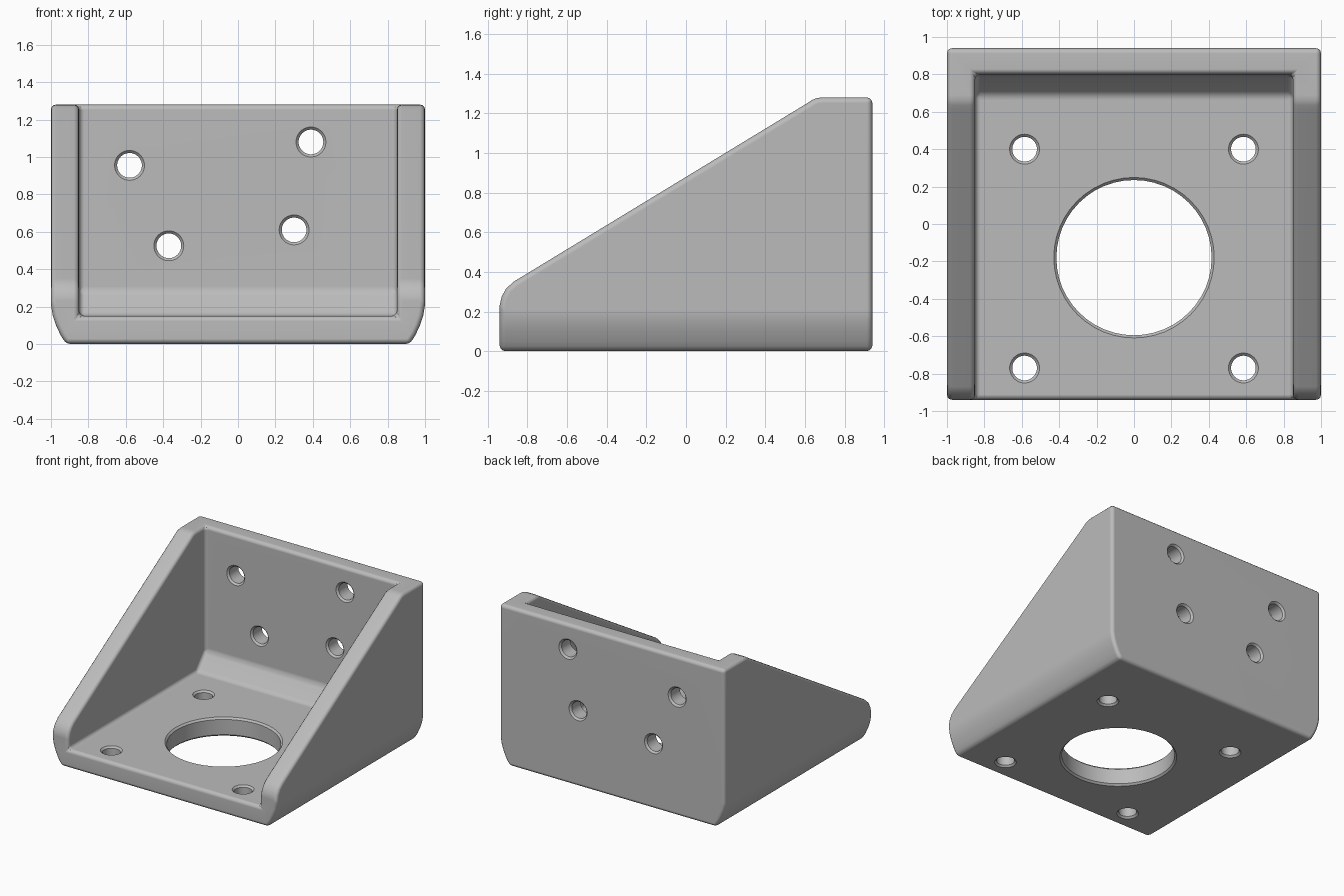
import bpy, bmesh, math
from mathutils import Vector, Matrix

cube = bpy.data.objects.get("Cube")
if cube:
    bpy.data.objects.remove(cube, do_unlink=True)

grey = bpy.data.materials.new("plain grey")
grey.use_nodes = True
colour = (0.5, 0.5, 0.5, 1)
grey.diffuse_color = colour
grey.node_tree.nodes["Principled BSDF"].inputs["Base Color"].default_value = colour


def add_object(name, bm):
    bmesh.ops.recalc_face_normals(bm, faces=bm.faces)
    mesh = bpy.data.meshes.new(name)
    bm.to_mesh(mesh)
    bm.free()
    mesh.materials.append(grey)
    obj = bpy.data.objects.new(name, mesh)
    bpy.context.collection.objects.link(obj)
    return obj


def prism(name, points, start, sweep):
    """Extrude a flat outline, given as 3D points, from start along sweep."""
    bm = bmesh.new()
    face = bm.faces.new([bm.verts.new(Vector(p) + Vector(start)) for p in points])
    made = bmesh.ops.extrude_face_region(bm, geom=[face])["geom"]
    bmesh.ops.translate(bm, vec=sweep, verts=[v for v in made if isinstance(v, bmesh.types.BMVert)])
    return add_object(name, bm)


def hole_cutter(name, centre, axis, depth, radius, lip=0.014, sides=48):
    """Lathed cutter that flares at both faces of a wall of the given depth."""
    half = depth / 2
    profile = [(-half - lip, radius + 2 * lip), (-half + lip, radius),
               (half - lip, radius), (half + lip, radius + 2 * lip)]
    turn = Vector((0, 0, 1)).rotation_difference(Vector(axis)).to_matrix().to_4x4()
    bm = bmesh.new()
    rings = []
    for h, r in profile:
        rings.append([bm.verts.new((r * math.cos(a), r * math.sin(a), h))
                      for a in (math.tau * i / sides for i in range(sides))])
    for low, high in zip(rings, rings[1:]):
        for i in range(sides):
            j = (i + 1) % sides
            bm.faces.new((low[i], low[j], high[j], high[i]))
    bm.faces.new(rings[0])
    bm.faces.new(rings[-1])
    bm.transform(Matrix.Translation(centre) @ turn)
    return add_object(name, bm)


def combine(obj, cutter, operation):
    cutter.hide_render = True
    mod = obj.modifiers.new(cutter.name, "BOOLEAN")
    mod.object, mod.operation, mod.solver = cutter, operation, "EXACT"


# Outer block, with its lower sides curving in to a narrower base
flank = [(0.92, 0), (0.95, 0.05), (0.973, 0.1), (0.99, 0.15), (1, 0.21), (1, 1.28)]
outline = flank + [(-x, z) for x, z in reversed(flank)]
bracket = prism("bracket", [(x, 0, z) for x, z in outline], (0, -0.94, 0), (0, 1.88, 0))

# Sloping side shape with rounded front and top corners
slope = [(-0.94, -0.5), (-0.94, 0.23), (-0.93, 0.275), (-0.908, 0.315), (-0.87, 0.35),
         (0.61, 1.25), (0.635, 1.267), (0.66, 1.277), (0.69, 1.28), (1.5, 1.28), (1.5, -0.5)]
# keep the clean front and top planes from the block itself
slope = [(-1.5 if z < 0 and y < 0 else y, z) for y, z in slope]
slope[1:1] = [(-1.5, 0.23)]
slope[-2:-1] = [(0.69, 1.6), (1.5, 1.6)]
side_shape = prism("side_shape", [(0, y, z) for y, z in slope], (-1.5, 0, 0), (3, 0, 0))

# Open pocket with an angled fillet at the foot of the back wall
pocket = [(-1.5, 0.15), (0.69, 0.15), (0.8, 0.28), (0.8, 2), (-1.5, 2)]
pocket_shape = prism("pocket_shape", [(0, y, z) for y, z in pocket], (-0.85, 0, 0), (1.7, 0, 0))

combine(bracket, side_shape, "INTERSECT")
combine(bracket, pocket_shape, "DIFFERENCE")

# Rounded edges
bevel = bracket.modifiers.new("rounded_edges", "BEVEL")
bevel.width, bevel.segments = 0.028, 3
bevel.limit_method, bevel.angle_limit = "ANGLE", math.radians(36)
bevel.use_clamp_overlap = False

# Holes in the floor and the back wall
cutters = [side_shape, pocket_shape,
           hole_cutter("bore", (0, -0.18, 0.075), (0, 0, 1), 0.15, 0.415)]
for x in (-0.585, 0.585):
    for y in (-0.77, 0.4):
        cutters.append(hole_cutter("floor_hole", (x, y, 0.075), (0, 0, 1), 0.15, 0.066))
for x, z in ((-0.58, 0.955), (0.39, 1.08), (0.3, 0.61), (-0.37, 0.525)):
    cutters.append(hole_cutter("wall_hole", (x, 0.87, z), (0, 1, 0), 0.14, 0.066))
for cutter in cutters[2:]:
    combine(bracket, cutter, "DIFFERENCE")

# Bake the shape and remove the cutters
graph = bpy.context.evaluated_depsgraph_get()
baked = bpy.data.meshes.new_from_object(bracket.evaluated_get(graph))
bracket.modifiers.clear()
bracket.data = baked
baked.materials.clear()
baked.materials.append(grey)
for cutter in cutters:
    bpy.data.objects.remove(cutter, do_unlink=True)

# Smooth rounded edges, flat large faces
bpy.ops.object.select_all(action="DESELECT")
bracket.select_set(True)
bpy.context.view_layer.objects.active = bracket
bpy.ops.object.shade_smooth_by_angle(angle=math.radians(35))
normals = bracket.modifiers.new("flat_faces", "WEIGHTED_NORMAL")
normals.keep_sharp = True
